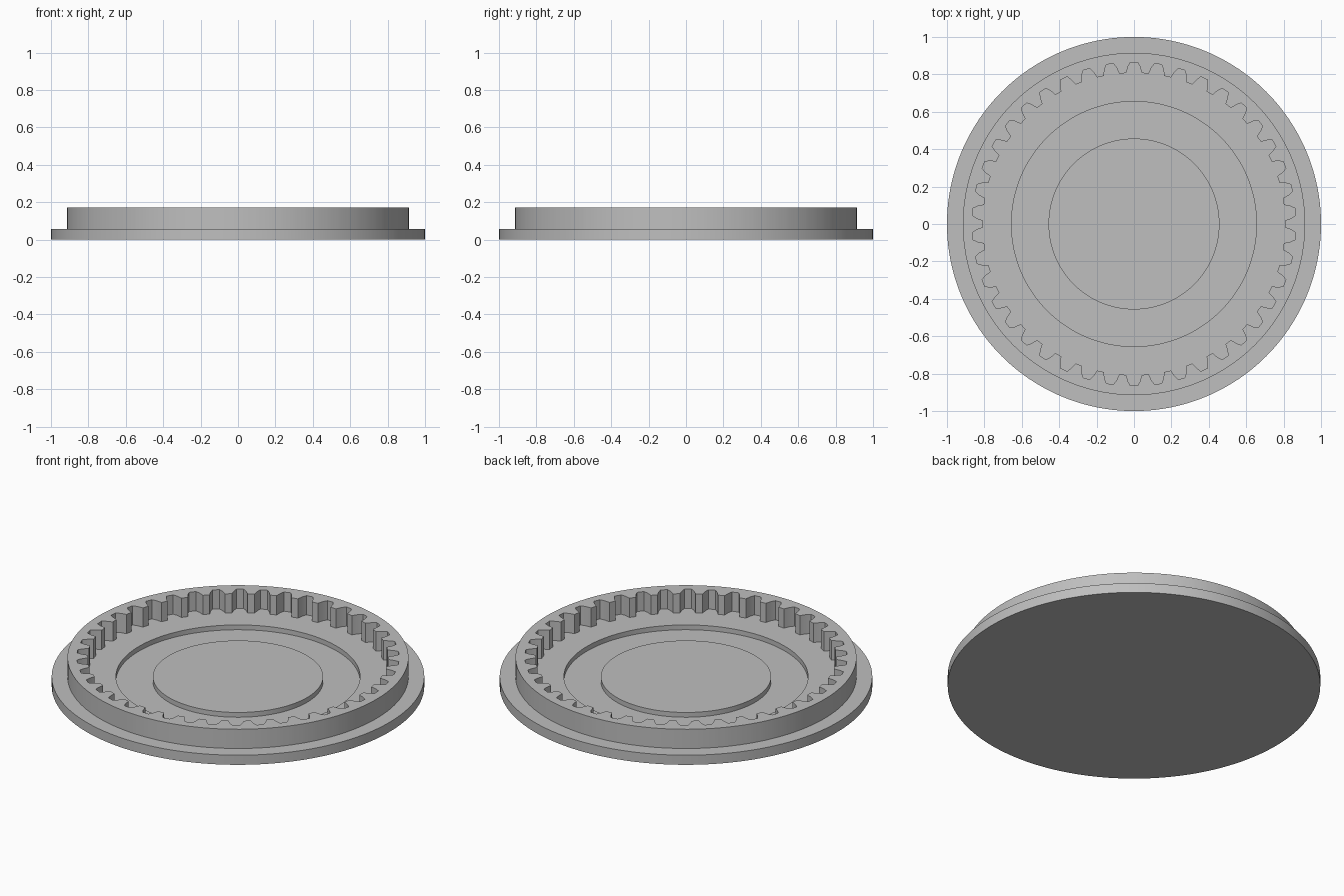
import bpy, bmesh
from math import cos, sin, pi

cube = bpy.data.objects.get("Cube")
if cube:
    bpy.data.objects.remove(cube)

TEETH = 42
STEP = 0.057           # height of the flange; the wall is three steps tall
SEGMENTS = 168

grey = bpy.data.materials.new("plain grey")
grey.use_nodes = True
colour = (0.52, 0.52, 0.52, 1)
grey.diffuse_color = colour
grey.node_tree.nodes["Principled BSDF"].inputs["Base Color"].default_value = colour


def finish(bm, name):
    bmesh.ops.recalc_face_normals(bm, faces=bm.faces)
    mesh = bpy.data.meshes.new(name)
    bm.to_mesh(mesh)
    bm.free()
    mesh.materials.append(grey)
    obj = bpy.data.objects.new(name, mesh)
    bpy.context.collection.objects.link(obj)
    bpy.ops.object.select_all(action="DESELECT")
    obj.select_set(True)
    bpy.context.view_layer.objects.active = obj
    bpy.ops.object.shade_smooth_by_angle(angle=pi / 12)
    return obj


def loop(bm, polar, z):
    return [bm.verts.new((r * cos(a), r * sin(a), z)) for r, a in polar]


def bridge(bm, first, second):
    for i in range(len(first)):
        j = (i + 1) % len(first)
        bm.faces.new((first[i], first[j], second[j], second[i]))


# Base plate: raised centre disc, sunken annular channel, wide flange
bm = bmesh.new()
profile = [(0.457, STEP), (0.457, STEP / 2), (0.655, STEP / 2),
           (0.655, STEP), (1, STEP), (1, 0)]
angles = [2 * pi * i / SEGMENTS for i in range(SEGMENTS)]
rings = [loop(bm, [(r, a) for a in angles], z) for r, z in profile]
for a, b in zip(rings, rings[1:]):
    bridge(bm, a, b)
bm.faces.new(rings[0])
bm.faces.new(rings[-1])
finish(bm, "base_plate")

# Internal gear ring: round outside, toothed inside
half_groove = [(0.808, 0.042), (0.842, 0.032), (0.865, 0.019)]
groove = [(r, -w / r) for r, w in half_groove]
groove += [(r, w / r) for r, w in reversed(half_groove)]
inner = [(r, pi / 2 + 2 * pi * k / TEETH + a)
         for k in range(TEETH) for r, a in groove]
outer = [(0.915, a) for _, a in inner]
bm = bmesh.new()
low, high = STEP - 0.01, 3 * STEP
loops = [loop(bm, inner, low), loop(bm, inner, high),
         loop(bm, outer, high), loop(bm, outer, low)]
for i in range(4):
    bridge(bm, loops[i], loops[(i + 1) % 4])
finish(bm, "gear_ring")
